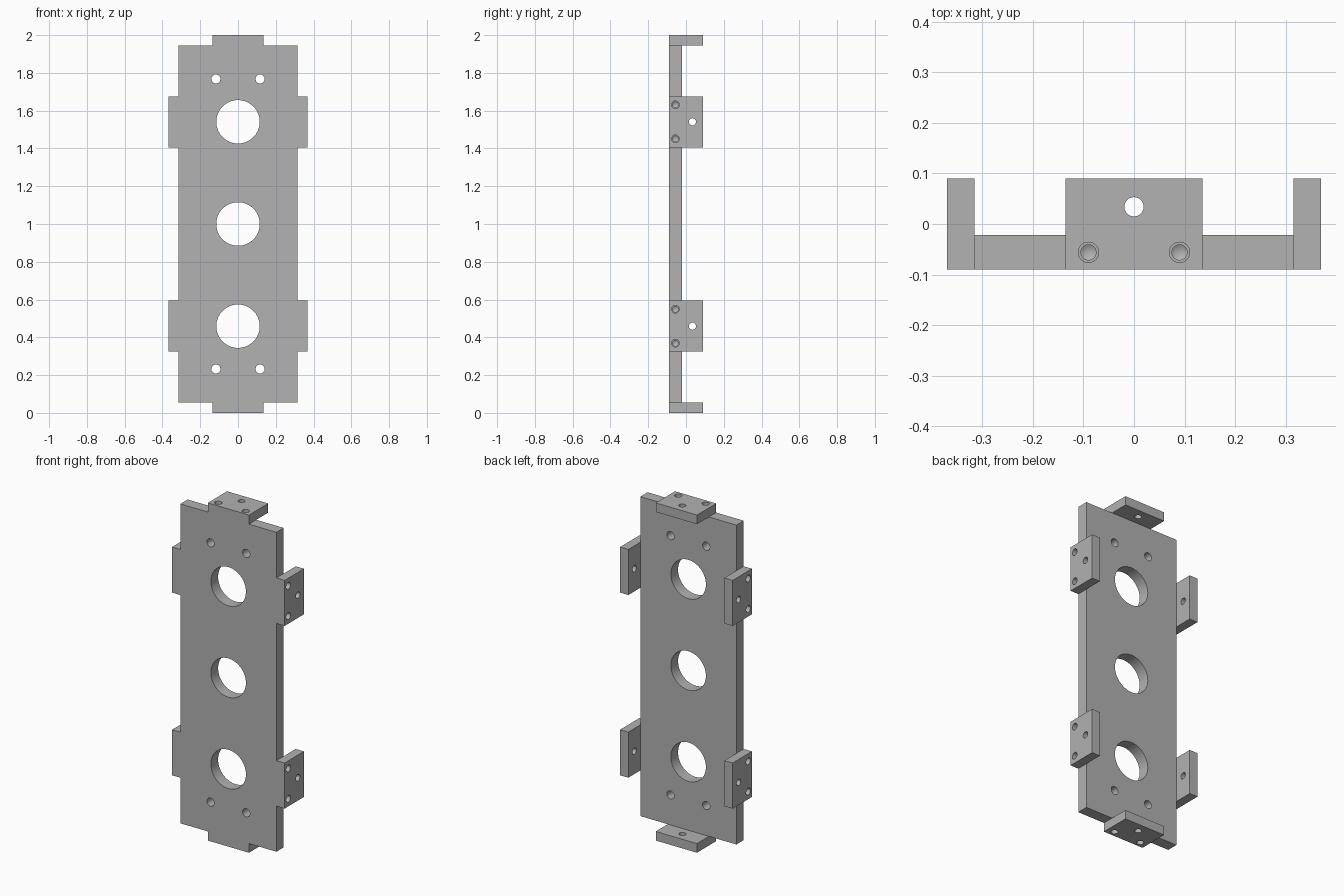
import bpy, bmesh, math
from mathutils import Matrix, Vector

if "Cube" in bpy.data.objects:
    bpy.data.objects.remove(bpy.data.objects["Cube"])

FRONT, BACK, LIP = -0.09, -0.022, 0.09      # depths of plate faces and tab ends
W, TAB, T = 0.315, 0.135, 0.054             # plate half width, tab half width, tab thickness
MID, TAB_Z = 1.0, 0.541                     # plate centre height, tab offset from it
HOLE_Y, SCREW_Y, SCREW_X = 0.034, -0.056, 0.09

grey = bpy.data.materials.new("plain grey")
grey.use_nodes = True
colour = (0.445, 0.445, 0.445, 1)
grey.diffuse_color = colour
grey.node_tree.nodes["Principled BSDF"].inputs["Base Color"].default_value = colour


def finish(bm, name):
    bmesh.ops.recalc_face_normals(bm, faces=bm.faces[:])
    mesh = bpy.data.meshes.new(name)
    bm.to_mesh(mesh)
    bm.free()
    mesh.materials.append(grey)
    obj = bpy.data.objects.new(name, mesh)
    bpy.context.collection.objects.link(obj)
    return obj


def extrude(bm, faces, depth):
    geom = bmesh.ops.extrude_face_region(bm, geom=faces)["geom"]
    for v in geom:
        if isinstance(v, bmesh.types.BMVert):
            v.co.y = depth


# Plate outline laid out in cells, with the tab cells drawn further back
xs = [-W - T, -W, -TAB, TAB, W, W + T]
zs = [0, T, MID - TAB_Z - TAB, MID - TAB_Z + TAB,
      MID + TAB_Z - TAB, MID + TAB_Z + TAB, 2 - T, 2]
bm = bmesh.new()
grid = [[bm.verts.new((x, FRONT, z)) for z in zs] for x in xs]
for i in range(len(xs) - 1):
    for j in range(len(zs) - 1):
        side, end = i in (0, 4), j in (0, 6)
        if (side and j not in (2, 4)) or (end and i != 2):
            continue
        bm.faces.new((grid[i][j], grid[i + 1][j], grid[i + 1][j + 1], grid[i][j + 1]))
bmesh.ops.delete(bm, geom=[v for v in bm.verts if not v.link_faces], context='VERTS')
extrude(bm, bm.faces[:], BACK)
bm.normal_update()
tabs = []
for f in bm.faces:
    c = f.calc_center_median()
    if abs(c.y - BACK) < 1e-4 and (abs(c.x) > W or abs(c.z - MID) > 1 - T):
        tabs.append(f)
extrude(bm, tabs, LIP)
bmesh.ops.recalc_face_normals(bm, faces=bm.faces[:])
bmesh.ops.dissolve_limit(bm, angle_limit=0.01, verts=bm.verts[:], edges=bm.edges[:])
plate = finish(bm, "mounting_plate")


def lathe(bm, profile, origin, axis, steps=32):
    """Closed cutter turned from (radius, distance) points along an axis."""
    place = Matrix.Translation(origin) @ Vector(axis).to_track_quat('Z', 'Y').to_matrix().to_4x4()
    rings = []
    for r, d in profile:
        count = steps if r > 0 else 1
        rings.append([bm.verts.new(place @ Vector((r * math.cos(math.tau * k / steps),
                                                   r * math.sin(math.tau * k / steps), d)))
                      for k in range(count)])
    bm.faces.new(rings[0])
    for a, b in zip(rings, rings[1:]):
        for k in range(steps):
            n = (k + 1) % steps
            bm.faces.new((a[k], a[n], b[0]) if len(b) == 1 else (a[k], a[n], b[n], b[k]))
    if len(rings[-1]) > 1:
        bm.faces.new(rings[-1])


# Cutters for all the holes
cut = bmesh.new()
for z in (MID - TAB_Z, MID, MID + TAB_Z):
    lathe(cut, [(0.115, -0.05), (0.115, 0.12)], (0, FRONT, z), (0, 1, 0), 64)
for x in (-0.117, 0.117):
    for z in (MID - 0.768, MID + 0.768):
        lathe(cut, [(0.024, -0.05), (0.024, 0.12)], (x, FRONT, z), (0, 1, 0))

# Each tab has a through hole and two stepped screw holes with drilled tips
through = [(0.019, -0.02), (0.019, T + 0.02)]
screw = [(0.02, -0.02), (0.02, T), (0.015, T), (0.015, 0.17), (0, 0.179)]
for s in (-1, 1):
    for z in (MID - TAB_Z, MID + TAB_Z):
        x = s * (W + T)
        lathe(cut, through, (x, HOLE_Y, z), (-s, 0, 0))
        for dz in (-SCREW_X, SCREW_X):
            lathe(cut, screw, (x, SCREW_Y, z + dz), (-s, 0, 0))
    z = MID + s
    lathe(cut, through, (0, HOLE_Y, z), (0, 0, -s))
    for x in (-SCREW_X, SCREW_X):
        lathe(cut, screw, (x, SCREW_Y, z), (0, 0, -s))
cutter = finish(cut, "hole_cutter")
cutter.hide_render = True
cutter.hide_viewport = False

# Cut the holes and drop the cutter
mod = plate.modifiers.new("holes", 'BOOLEAN')
mod.operation = 'DIFFERENCE'
mod.solver = 'EXACT'
mod.object = cutter
bpy.ops.object.select_all(action='DESELECT')
bpy.context.view_layer.objects.active = plate
plate.select_set(True)
bpy.ops.object.modifier_apply(modifier=mod.name)
bpy.data.objects.remove(cutter)
bpy.ops.object.shade_smooth_by_angle(angle=math.radians(30))
